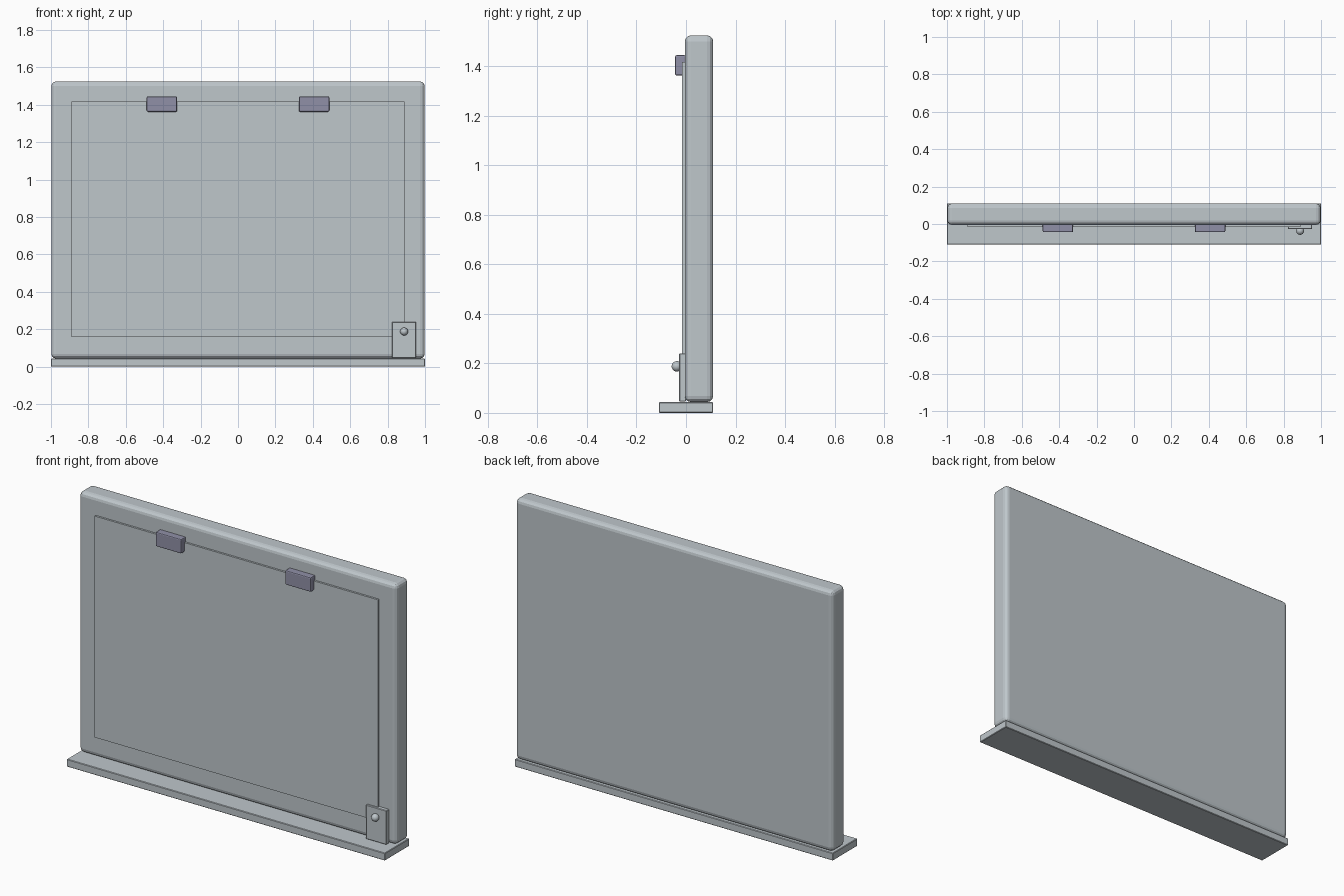
import bpy
import bmesh
from mathutils import Matrix, Vector

default = bpy.data.objects.get("Cube")
if default:
    bpy.data.objects.remove(default, do_unlink=True)


def make_material(name, rgb):
    mat = bpy.data.materials.new(name)
    mat.use_nodes = True
    colour = (*rgb, 1.0)
    mat.diffuse_color = colour
    mat.node_tree.nodes["Principled BSDF"].inputs["Base Color"].default_value = colour
    return mat


grey = make_material("pale grey", (0.52, 0.57, 0.60))
violet = make_material("violet grey", (0.28, 0.28, 0.39))


def finish(name, bm, mat):
    mesh = bpy.data.meshes.new(name)
    bm.to_mesh(mesh)
    bm.free()
    mesh.materials.append(mat)
    obj = bpy.data.objects.new(name, mesh)
    bpy.context.collection.objects.link(obj)
    return obj


def box(name, low, high, mat, bevel=0.0, segments=1):
    low, high = Vector(low), Vector(high)
    bm = bmesh.new()
    bmesh.ops.create_cube(
        bm, size=1,
        matrix=Matrix.Translation((low + high) / 2) @ Matrix.Diagonal((*(high - low), 1)))
    obj = finish(name, bm, mat)
    if bevel:
        mod = obj.modifiers.new("rounded edges", "BEVEL")
        mod.width = bevel
        mod.segments = segments
    return obj


# Board standing on a narrow ledge
box("ledge", (-1, -0.11, 0), (1, 0.11, 0.043), grey, 0.003)
box("board", (-0.998, -0.005, 0.044), (0.998, 0.11, 1.525), grey, 0.025, 3)

# Thin sheet on the front of the board
box("front_sheet", (-0.89, -0.016, 0.16), (0.89, 0.0, 1.417), grey)

# Clips holding the sheet at the top
for side, x in (("right", -0.407), ("left", 0.407)):
    box(side + "_clip", (x - 0.081, -0.044, 1.363), (x + 0.081, 0.0, 1.445), violet, 0.006, 2)

# Latch plate with its round knob
box("latch_plate", (0.823, -0.028, 0.046), (0.952, 0.0, 0.24), grey, 0.003)
bm = bmesh.new()
bmesh.ops.create_uvsphere(bm, u_segments=24, v_segments=16, radius=0.021,
                          matrix=Matrix.Translation((0.888, -0.037, 0.188)))
for face in bm.faces:
    face.smooth = True
finish("latch_knob", bm, grey)
